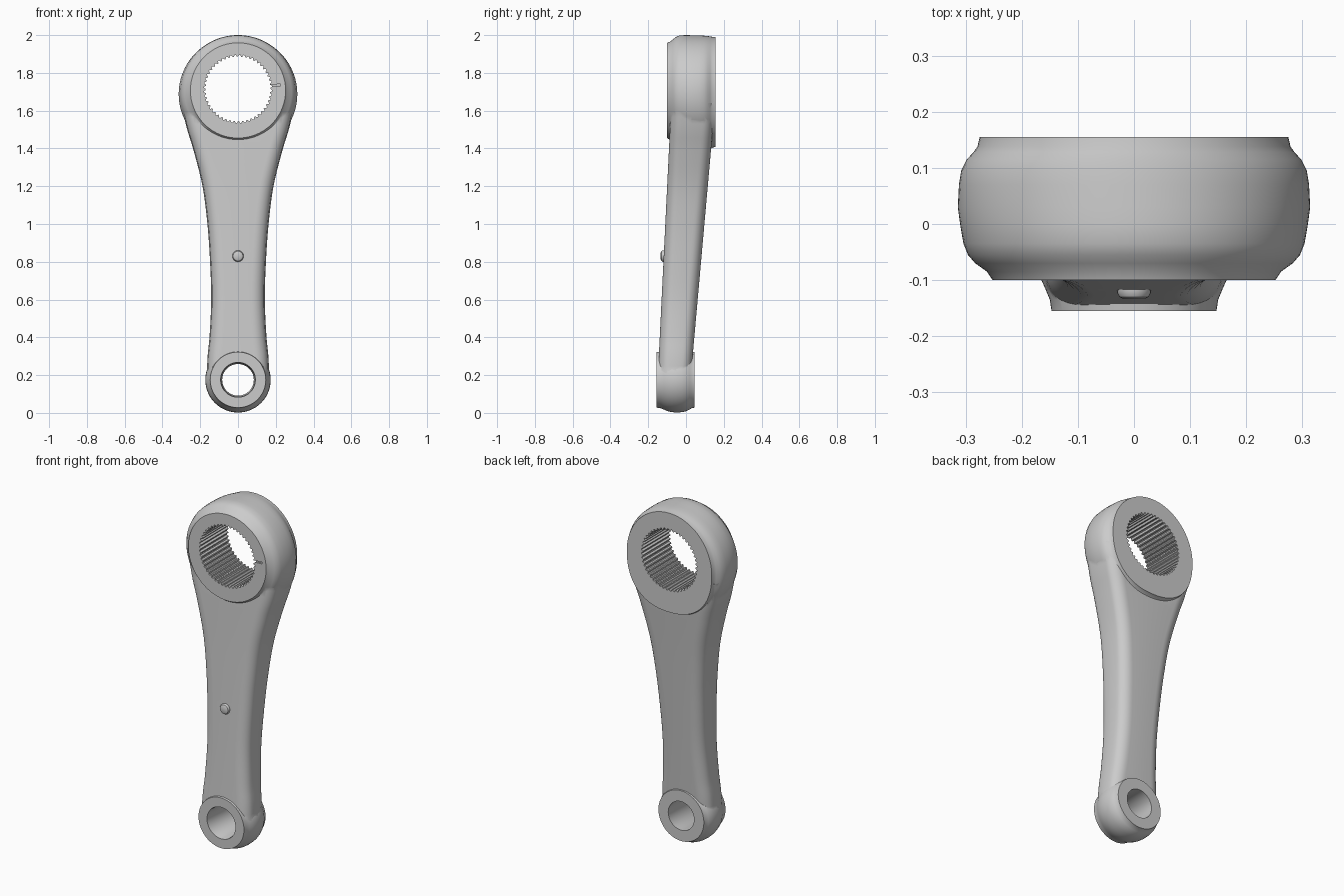
import bpy, bmesh, math

if "Cube" in bpy.data.objects:
    bpy.data.objects.remove(bpy.data.objects["Cube"])


def loft(name, rings):
    """Skin a list of equal-length closed rings and cap both ends."""
    bm = bmesh.new()
    rows = [[bm.verts.new(p) for p in r] for r in rings]
    n = len(rows[0])
    for a, b in zip(rows, rows[1:]):
        for i in range(n):
            j = (i + 1) % n
            bm.faces.new((a[i], a[j], b[j], b[i]))
    bm.faces.new(rows[0])
    bm.faces.new(rows[-1])
    bmesh.ops.recalc_face_normals(bm, faces=bm.faces)
    me = bpy.data.meshes.new(name)
    bm.to_mesh(me)
    bm.free()
    ob = bpy.data.objects.new(name, me)
    bpy.context.collection.objects.link(ob)
    return ob


def oval(y, rx, rz, cz, low=2.0, n=96):
    """Ring facing y; 'low' squares off the lower half."""
    pts = []
    for i in range(n):
        a = 2 * math.pi * i / n
        c, s = math.cos(a), math.sin(a)
        e = 2 / low if s < 0 else 1.0
        pts.append((rx * math.copysign(abs(c) ** e, c), y,
                    cz + rz * math.copysign(abs(s) ** e, s)))
    return pts


def gear(y, r0, r1, cz, teeth):
    n = teeth * 4
    return [((r0 if i % 4 < 2 else r1) * math.cos(2 * math.pi * i / n), y,
             cz + (r0 if i % 4 < 2 else r1) * math.sin(2 * math.pi * i / n))
            for i in range(n)]


def front_y(z):
    return -0.150 + (z - 0.175) * 0.049


def back_y(z):
    return 0.024 + (z - 0.175) * 0.089


def section(z, w, r=0.06, seg=8):
    """Rounded, slightly bulging arm cross-section."""
    f, b = front_y(z), back_y(z)
    pts = []
    for sx, sy, a0 in ((1, 1, 0), (-1, 1, 90), (-1, -1, 180), (1, -1, 270)):
        cx, cy = sx * (w - 0.008 - r), (b - r if sy > 0 else f + r)
        for k in range(seg + 1):
            a = math.radians(a0 + 90 * k / seg)
            pts.append([cx + r * math.cos(a), cy + r * math.sin(a), z])
    mid, half = (f + b) / 2, (b - f) / 2
    for p in pts:
        if abs(p[0]) > w - 0.008 - r:
            k = (abs(p[0]) - (w - 0.008 - r)) / r
            p[0] += math.copysign(0.008 * k, p[0])
    # middle points give the side its slight crown
    pts.append([w + 0.004, mid, z])
    pts.insert(2 * seg + 2, [-w - 0.004, mid, z])
    return pts


def width(z, keys):
    """Catmull-Rom interpolation of arm half-width."""
    for i in range(len(keys) - 1):
        if z <= keys[i + 1][0] + 1e-6:
            (z1, b), (z2, c) = keys[i], keys[i + 1]
            z0, a = keys[max(i - 1, 0)]
            z3, d = keys[min(i + 2, len(keys) - 1)]
            h = z2 - z1
            t = (z - z1) / h
            m1, m2 = (c - a) / (z2 - z0) * h, (d - b) / (z3 - z1) * h
            return ((2*t**3 - 3*t**2 + 1) * b + (t**3 - 2*t**2 + t) * m1
                    + (3*t**2 - 2*t**3) * c + (t**3 - t**2) * m2)


def combine(base, other, op):
    m = base.modifiers.new(op, 'BOOLEAN')
    m.operation, m.solver, m.object = op, 'EXACT', other
    bpy.context.view_layer.objects.active = base
    bpy.ops.object.modifier_apply(modifier=m.name)
    bpy.data.objects.remove(other)


# tapering arm shank
keys = [(0.175, 0.162), (0.3, 0.157), (0.4, 0.147), (0.6, 0.138), (0.8, 0.144),
        (1.0, 0.158), (1.2, 0.184), (1.4, 0.234), (1.5, 0.265), (1.64, 0.298)]
N = 40
zs = [0.175 + (1.64 - 0.175) * i / N for i in range(N + 1)]
arm = loft("lever_arm", [section(z, width(z, keys)) for z in zs])

# large splined end
big = loft("large_boss", [oval(*r) for r in (
    (-0.100, 0.252, 0.252, 1.707), (-0.085, 0.262, 0.260, 1.705),
    (-0.070, 0.283, 0.278, 1.699), (-0.055, 0.296, 0.292, 1.697),
    (-0.035, 0.304, 0.303, 1.695), (0.000, 0.310, 0.309, 1.691),
    (0.030, 0.314, 0.311, 1.688), (0.070, 0.312, 0.309, 1.689, 2.05),
    (0.095, 0.308, 0.307, 1.690, 2.1), (0.115, 0.298, 0.303, 1.692, 2.15),
    (0.128, 0.286, 0.299, 1.694, 2.2), (0.138, 0.279, 0.294, 1.697, 2.25),
    (0.155, 0.275, 0.290, 1.699, 2.3))])

# small eye end
small = loft("small_boss", [oval(y, r, r, 0.175) for y, r in (
    (-0.155, 0.147), (-0.135, 0.150), (-0.118, 0.157), (-0.100, 0.165),
    (-0.075, 0.171), (-0.050, 0.173), (-0.020, 0.171), (0.000, 0.166),
    (0.018, 0.158), (0.030, 0.150), (0.045, 0.147))])

# locating nub on the front
zn = 0.83
nub = loft("nub", [oval(y, r, r, zn, 2.0, 24) for y, r in (
    (-0.10, 0.031), (front_y(zn) - 0.005, 0.030),
    (front_y(zn) - 0.012, 0.026), (front_y(zn) - 0.016, 0.018))])

for part in (big, small, nub):
    combine(arm, part, 'UNION')

# splined bore, tapered eye bore and timing mark
bore = loft("spline_cutter", [gear(y, 0.171, 0.181, 1.715, 48) for y in (-0.2, 0.25)])
eye = loft("eye_cutter", [oval(y, r, r, 0.175, 2.0, 64) for y, r in (
    (-0.2, 0.094), (-0.148, 0.092), (-0.14, 0.089), (0.1, 0.082))])
mark = loft("mark_cutter", [[(0.16, y, 1.727), (0.224, y, 1.731),
                             (0.224, y, 1.741), (0.16, y, 1.737)]
                            for y in (-0.12, -0.09)])
for cutter in (bore, eye, mark):
    combine(arm, cutter, 'DIFFERENCE')

bpy.ops.object.select_all(action='DESELECT')
arm.select_set(True)
bpy.context.view_layer.objects.active = arm
bpy.ops.object.shade_smooth_by_angle(angle=math.radians(30))
